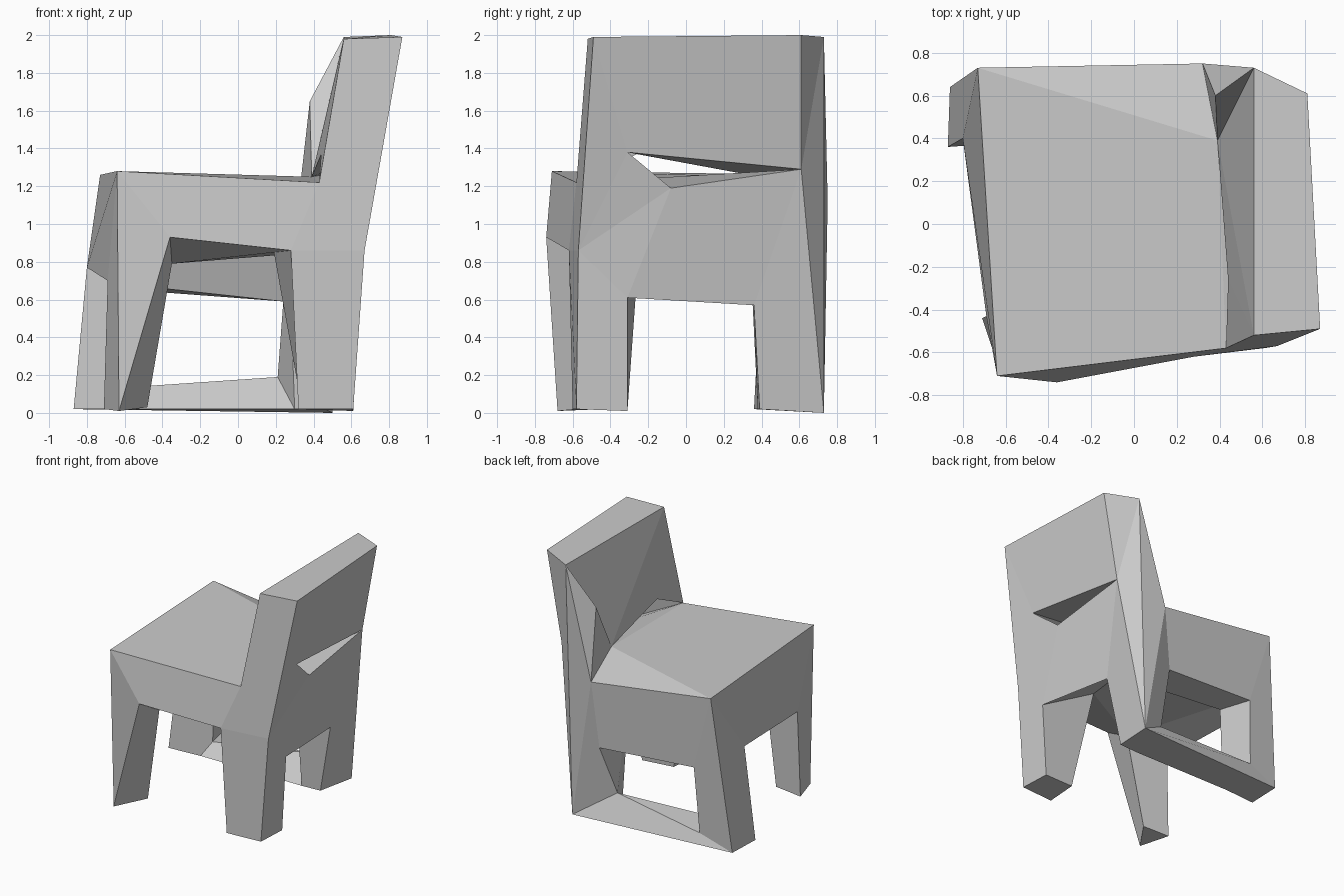
import bpy, bmesh

if "Cube" in bpy.data.objects:
    bpy.data.objects.remove(bpy.data.objects["Cube"])

bm = bmesh.new()
V = {}


def points(**named):
    for name, co in named.items():
        V[name] = bm.verts.new(co)


def face(names):
    seq = list(dict.fromkeys(names.split()))   # drops repeats, so quads may collapse to triangles
    if len(seq) > 2:
        bm.faces.new([V[n] for n in seq])


def band(a, b, closed=False):
    """Strip of faces between two profiles."""
    a, b = a.split(), b.split()
    if closed:
        a, b = a + a[:1], b + b[:1]
    for i in range(len(a) - 1):
        face(" ".join((a[i], a[i + 1], b[i + 1], b[i])))


# near side profile and its leg opening
points(n0=(-.63, -.68, .01), B=(-.64, -.71, 1.28), C=(.43, -.58, 1.22), T1=(.56, -.52, 1.98),
       T4=(.87, -.49, 1.99), K=(.67, -.57, .86), n6=(.61, -.58, .02),
       n7=(.32, -.60, .02), n8=(.28, -.62, .86), n9=(-.36, -.74, .93))
# far side profile and seat/back corner
points(L=(-.86, .64, .02), A=(-.73, .73, 1.26), D=(.32, .75, 1.12), G=(.38, .60, 1.65),
       T2=(.56, .73, 1.99), F=(.50, .73, 0), T3=(.81, .61, 2.0), E=(.39, .39, 1.25))
# window above the far rail, outer and inner rim (sharing corner d)
points(a=(-.59, .67, .12), b=(-.56, .70, .65), c=(.26, .73, .60), d=(.21, .57, .19),
       ai=(-.52, .42, .14), bi=(-.50, .42, .67), ci=(.24, .45, .59))
# leg openings at seat front and back
points(f0=(-.71, -.44, .02), f1=(-.69, -.43, .70), f2=(-.80, .40, .77), f3=(-.87, .36, .02),
       r0=(.61, -.31, .01), r1=(.645, -.31, .61), r2=(.57, .36, .57), r3=(.46, .39, .02))
# inner leg corners, top and bottom
points(pT=(-.35, -.50, .79), pB=(-.48, -.46, .03), qT=(.19, -.25, .85), qB=(.34, -.33, .02),
       rT=(.27, .34, .84), rB=(.30, .38, .02), sT=(-.60, .40, .78), sB=(-.60, .38, .02))
# slot through the backrest
points(P=(.74, -.31, 1.38), H=(.68, .61, 1.29), M=(.69, -.08, 1.19), Q=(.44, -.26, 1.37))

# four outer sides
band("n0 B C", "n0 n9 n8")
band("n0 B A L", "f0 f1 f2 f3")
band("L A D", "a b c")
band("n8 K", "n7 n6")
band("n6 K", "r0 r1")
band("H F", "r2 r3")
for f in ("C T1 T4 K n8", "D G T2", "D T2 F", "D F d c", "F L a d",
          "K T4 P", "T4 T3 H P", "K P M", "K M r1", "M H r2 r1", "T3 T2 H", "T2 F H"):
    face(f)

# seat top, backrest top and front
for f in ("B A E C", "A D E", "E D G", "T1 T2 T3 T4", "C Q T1", "Q E T1", "E G T2", "E T2 T1"):
    face(f)
band("P H M", "Q E C", closed=True)

# inner leg faces, aprons and ceiling
band("n0 n9 n8 n7", "pB pT qT qB")
band("f0 f1 f2 f3", "pB pT sT sB")
band("r0 r1 r2 r3", "qB qT rT rB")
face("pT qT rT sT")

# far inner wall and window lining
band("sB sT rT rB", "ai bi ci d", closed=True)
band("a b c d", "ai bi ci d", closed=True)

# feet and rail bottom
for f in ("n0 f0 pB", "n6 n7 qB r0", "L f3 sB rB r3 F"):
    face(f)

bmesh.ops.recalc_face_normals(bm, faces=bm.faces[:])
mesh = bpy.data.meshes.new("chair")
bm.to_mesh(mesh)
bm.free()
bpy.context.collection.objects.link(bpy.data.objects.new("chair", mesh))
